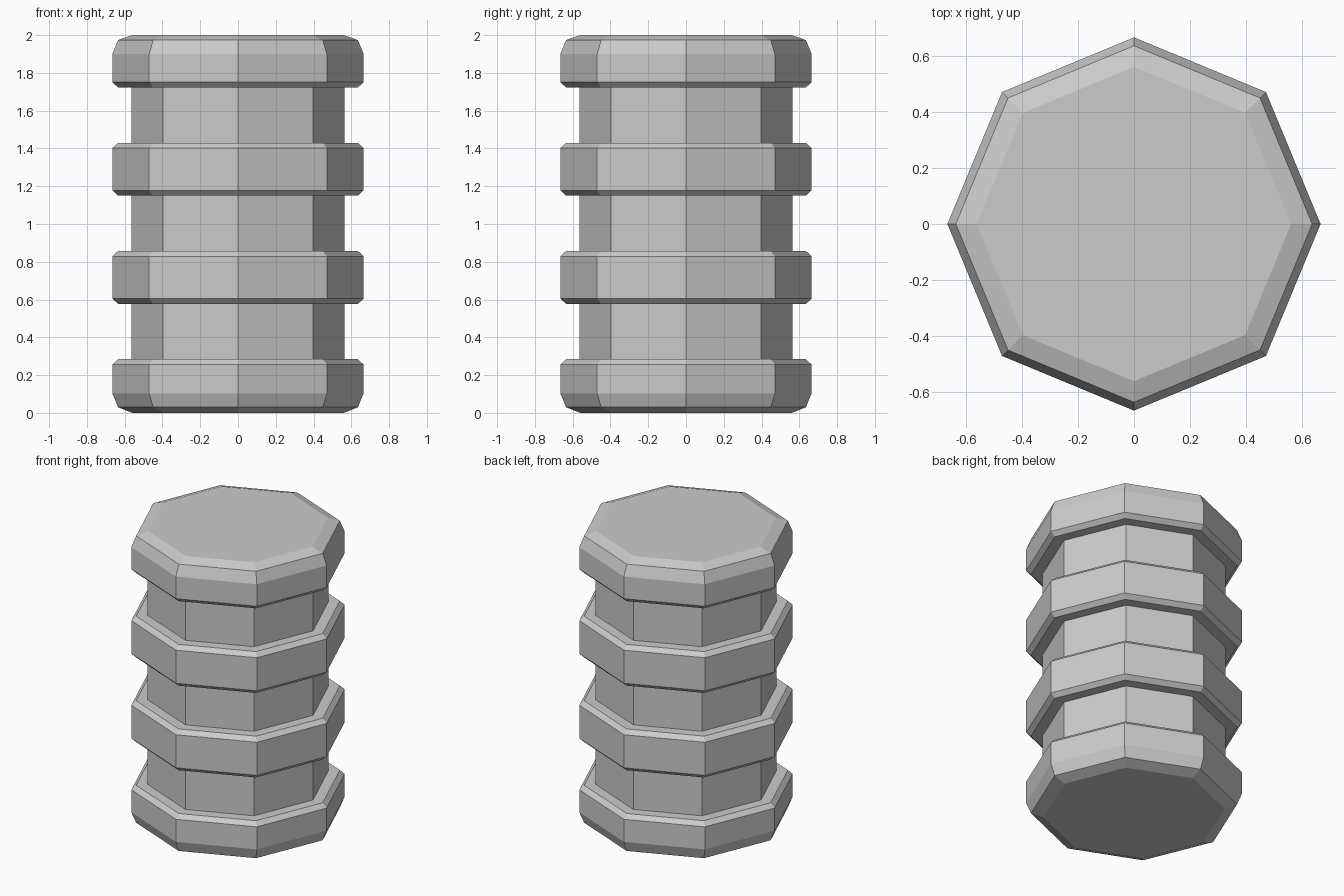
import bpy, bmesh
from math import cos, sin, pi

if "Cube" in bpy.data.objects:
    bpy.data.objects.remove(bpy.data.objects["Cube"])

SIDES = 8
CORE, LIP, RIM = 0.563, 0.635, 0.665
PITCH = 0.573

# Half profile (radius, z): rounded foot, two middle ribs, rounded cap
profile = [(0.56, 0), (LIP, 0.03), (RIM, 0.103), (RIM, 0.256), (LIP, 0.284), (CORE, 0.284)]
for i in (0, 1):
    z = 0.577 + i * PITCH
    profile += [(CORE, z), (LIP, z), (RIM, z + 0.028), (RIM, z + 0.252), (LIP, z + 0.28), (CORE, z + 0.28)]
profile += [(CORE, 1.723), (LIP, 1.723), (RIM, 1.751), (RIM, 1.9), (LIP, 1.974), (0.56, 2)]

# Ribbed octagonal column, spun around z with flat end faces
bm = bmesh.new()
rings = [[bm.verts.new((r * cos(2 * pi * k / SIDES), r * sin(2 * pi * k / SIDES), z))
          for k in range(SIDES)] for r, z in profile]
for a, b in zip(rings, rings[1:]):
    for k in range(SIDES):
        n = (k + 1) % SIDES
        bm.faces.new((a[k], a[n], b[n], b[k]))
bm.faces.new(rings[0][::-1])
bm.faces.new(rings[-1])
bmesh.ops.recalc_face_normals(bm, faces=bm.faces)

mesh = bpy.data.meshes.new("ribbed_column")
bm.to_mesh(mesh)
bm.free()
bpy.context.collection.objects.link(bpy.data.objects.new("ribbed_column", mesh))
